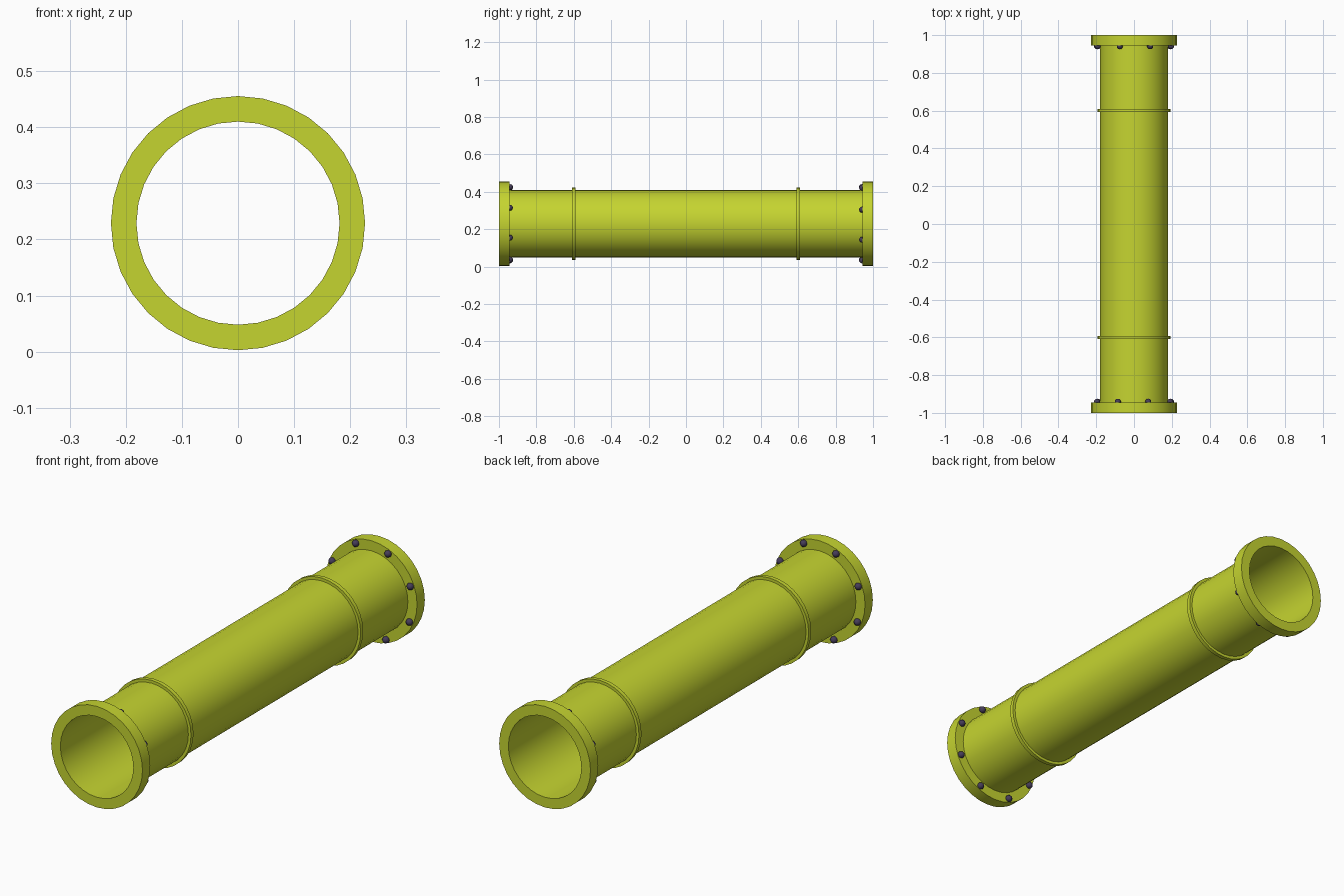
import bpy, bmesh, math
from mathutils import Matrix, Vector

if "Cube" in bpy.data.objects:
    bpy.data.objects.remove(bpy.data.objects["Cube"])

CZ = 0.229     # height of the pipe axis
SEG = 32

def material(name, rgb):
    m = bpy.data.materials.new(name)
    m.diffuse_color = (*rgb, 1)
    m.use_nodes = True
    m.node_tree.nodes["Principled BSDF"].inputs["Base Color"].default_value = m.diffuse_color
    return m

yellow = material("yellow_green_paint", (0.56, 0.66, 0.03))
dark = material("dark_bolt", (0.06, 0.045, 0.10))

def finish(name, bm, mat, angle=30):
    bmesh.ops.recalc_face_normals(bm, faces=bm.faces)
    me = bpy.data.meshes.new(name)
    bm.to_mesh(me)
    bm.free()
    ob = bpy.data.objects.new(name, me)
    ob.location.z = CZ
    bpy.context.collection.objects.link(ob)
    me.materials.append(mat)
    bpy.context.view_layer.objects.active = ob
    bpy.ops.object.select_all(action='DESELECT')
    ob.select_set(True)
    bpy.ops.object.shade_smooth_by_angle(angle=math.radians(angle))
    return ob

def lathe(name, profile):
    """Spin (radius, y) points around the y axis."""
    bm = bmesh.new()
    rings = [[bm.verts.new((r * math.sin(2 * math.pi * i / SEG), y,
                            r * math.cos(2 * math.pi * i / SEG)))
              for i in range(SEG)] for r, y in profile]
    for a, b in zip(rings, rings[1:]):
        for i in range(SEG):
            j = (i + 1) % SEG
            bm.faces.new((a[i], a[j], b[j], b[i]))
    return finish(name, bm, yellow)

# Thin open tube
lathe("pipe_tube", [(0.181, -0.98), (0.181, 0.98)])

for s, end in ((-1, "front"), (1, "back")):
    # End flange
    lathe(end + "_flange", [(0.181, s * 0.945), (0.2265, s * 0.945),
                            (0.2265, s), (0.181, s), (0.181, s * 0.98)])
    # Raised band around the tube
    lathe(end + "_band", [(0.181, s * 0.592), (0.194, s * 0.592),
                          (0.194, s * 0.610), (0.181, s * 0.610)])
    # Eight round bolt heads on the inner side of the flange
    bm = bmesh.new()
    for k in range(8):
        a = math.radians(22.5 + 45 * k + (-1.5 if s < 0 else 1.5))
        p = Vector((0.21 * math.sin(a), s * 0.941, 0.21 * math.cos(a)))
        bmesh.ops.create_uvsphere(bm, u_segments=8, v_segments=6, radius=0.016,
                                  matrix=Matrix.Translation(p) @ Matrix.Rotation(math.pi / 2, 4, 'X'))
    finish(end + "_bolts", bm, dark, 60)
